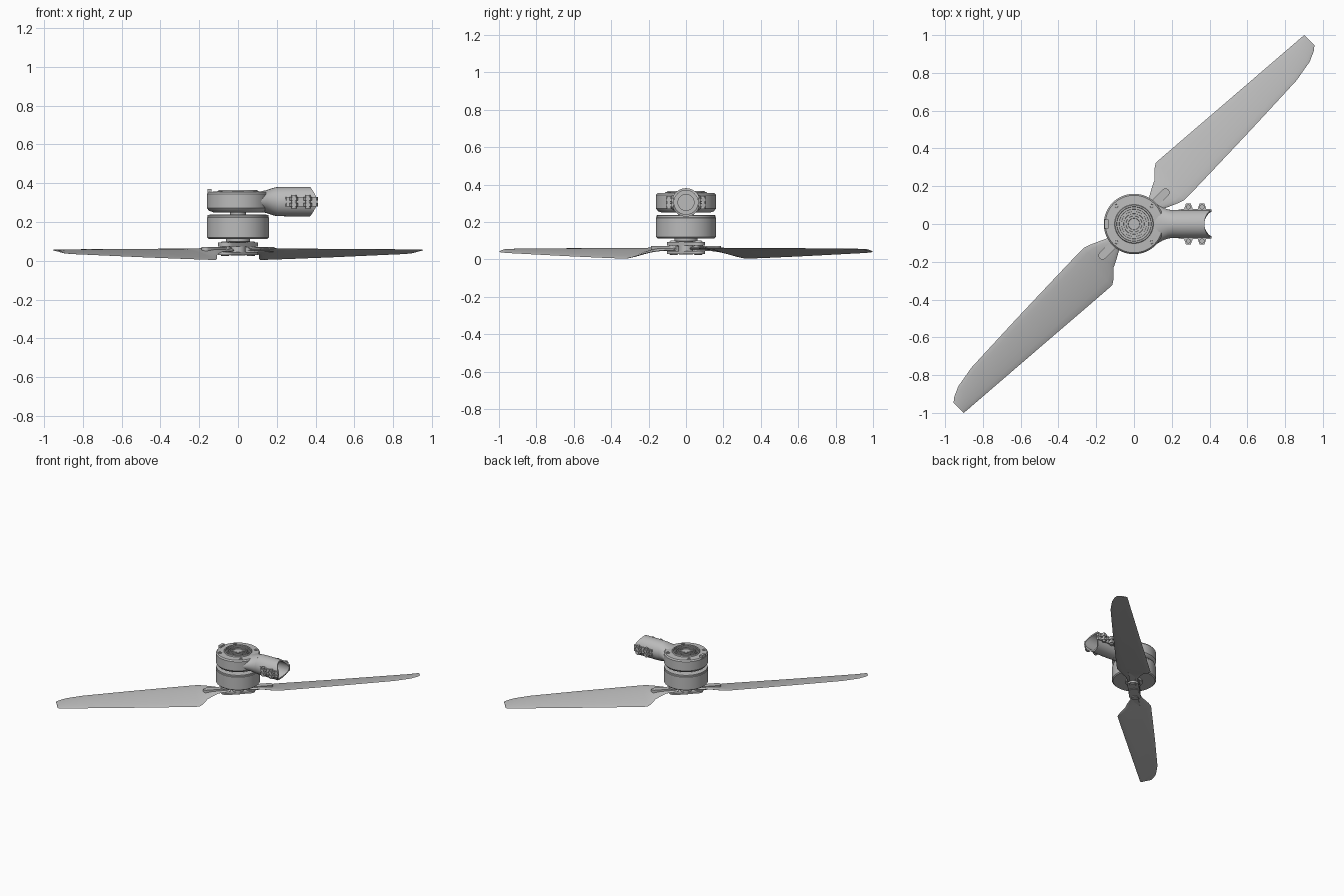
import bpy, bmesh, math
from mathutils import Matrix, Vector

cube = bpy.data.objects.get("Cube")
if cube:
    bpy.data.objects.remove(cube, do_unlink=True)

grey = bpy.data.materials.new("light_grey")
grey.use_nodes = True
colour = (0.5, 0.5, 0.5, 1)
grey.diffuse_color = colour
grey.node_tree.nodes["Principled BSDF"].inputs["Base Color"].default_value = colour


def finish(name, bm, angle=35):
    bmesh.ops.recalc_face_normals(bm, faces=bm.faces)
    mesh = bpy.data.meshes.new(name)
    bm.to_mesh(mesh)
    bm.free()
    mesh.materials.append(grey)
    obj = bpy.data.objects.new(name, mesh)
    bpy.context.collection.objects.link(obj)
    bpy.ops.object.select_all(action="DESELECT")
    obj.select_set(True)
    bpy.context.view_layer.objects.active = obj
    bpy.ops.object.shade_smooth_by_angle(angle=math.radians(angle))
    return obj


def loft(name, rings, angle=35):
    """Skin a row of point loops and close both ends."""
    bm = bmesh.new()
    loops = [[bm.verts.new(p) for p in ring] for ring in rings]
    n = len(loops[0])
    for a, b in zip(loops, loops[1:]):
        for i in range(n):
            j = (i + 1) % n
            bm.faces.new((a[i], a[j], b[j], b[i]))
    bm.faces.new(loops[0])
    bm.faces.new(loops[-1])
    return finish(name, bm, angle)


def turns(n):
    return [2 * math.pi * i / n for i in range(n)]


def lathe(name, profile, x=0, y=0, n=64):
    """Turn (radius, z) points around a vertical axis."""
    return loft(name, [[(x + r * math.cos(t), y + r * math.sin(t), z) for t in turns(n)]
                       for r, z in profile])


def capsule(name, start, end, half, z0, z1, heading=math.pi / 4):
    """Round-ended bar lying along a heading."""
    rot = Matrix.Rotation(heading, 3, "Z")
    outline = []
    for t in turns(24):
        centre = end if math.cos(t) > 0 else start
        outline.append((centre + half * math.cos(t), half * math.sin(t)))
    return loft(name, [[rot @ Vector((a, b, z)) for a, b in outline] for z in (z0, z1)])


def prism(name, outline, z0, z1):
    return loft(name, [[(a, b, z) for a, b in outline] for z in (z0, z1)])


# Propeller blades: span, trailing offset, leading offset, trailing z, leading z
stations = [
    (0.06, -0.03, 0.03, 0.052, 0.058), (0.15, -0.04, 0.045, 0.048, 0.06),
    (0.20, -0.068, 0.068, 0.040, 0.062), (0.24, -0.087, 0.086, 0.030, 0.062),
    (0.28, -0.128, 0.099, 0.012, 0.062), (0.311, -0.148, 0.099, 0.004, 0.062),
    (0.50, -0.134, 0.094, 0.009, 0.061), (0.80, -0.111, 0.085, 0.018, 0.060),
    (1.146, -0.085, 0.071, 0.030, 0.058), (1.266, -0.076, 0.050, 0.034, 0.057),
    (1.32, -0.072, 0.026, 0.037, 0.056), (1.344, -0.07, 0.007, 0.040, 0.055),
]
diagonal = Matrix.Rotation(math.pi / 4, 3, "Z")
for side, spin in (("left", 0), ("right", math.pi)):
    rings = []
    for s, trail, lead, z_trail, z_lead in stations:
        thick = 0.008 - 0.0035 * s
        ring = []
        for t in turns(16):
            f = 0.5 + 0.5 * math.cos(t)
            camber = 0.012 * f * (1 - f)
            z = z_trail + f * (z_lead - z_trail) + camber + thick * math.sin(t)
            ring.append(diagonal @ Vector((s, -(trail + f * (lead - trail)), z)))
        rings.append(ring)
    blade = loft(side + "_blade", rings, 60)
    blade.rotation_euler.z = spin
    root = capsule(side + "_blade_root", 0.08, 0.235, 0.022, 0.045, 0.072)
    root.rotation_euler.z = spin
    pin = lathe(side + "_blade_pin", [(0.02, 0.025), (0.024, 0.03), (0.024, 0.09), (0.018, 0.1)],
                0.066 * math.cos(spin), 0.066 * math.cos(spin), 24)

# Folding hub clamp and shaft
capsule("lower_clamp_plate", -0.085, 0.085, 0.042, 0.03, 0.044)
capsule("upper_clamp_plate", -0.085, 0.085, 0.042, 0.074, 0.094)
lathe("hub_core", [(0.035, 0.026), (0.04, 0.03), (0.04, 0.095), (0.062, 0.098), (0.062, 0.118)])

# Motor bell
lathe("motor_bell", [(0.05, 0.113), (0.152, 0.113), (0.16, 0.12), (0.16, 0.222),
                     (0.157, 0.225), (0.157, 0.236), (0.14, 0.238), (0.05, 0.238)])
lathe("motor_neck", [(0.04, 0.235), (0.04, 0.25), (0.065, 0.256), (0.065, 0.275)])

# Motor mount with a grooved cooling grille on top
profile = [(0.05, 0.25), (0.128, 0.25), (0.15, 0.258), (0.16, 0.272), (0.16, 0.345),
           (0.152, 0.355), (0.103, 0.357), (0.1, 0.365), (0.092, 0.365)]
for k in range(5):
    r = 0.09 - 0.012 * k
    profile += [(r, 0.358), (r - 0.005, 0.358), (r - 0.005, 0.365), (r - 0.011, 0.365)]
profile += [(0.03, 0.361), (0.01, 0.361)]
lathe("motor_mount", profile)

for sx in (-1, 1):
    for sy in (-1, 1):
        lathe("mount_screw", [(0.014, 0.35), (0.014, 0.359), (0.009, 0.36), (0.008, 0.355)],
              sx * 0.093, sy * 0.096, 16)
prism("mount_tab", [(-0.157, -0.024), (-0.136, -0.024), (-0.136, 0.024), (-0.157, 0.024)],
      0.34, 0.37)

# Neck blending the mount into the tube socket
ARM_Z = 0.305
rings = []
for x, wide, high in ((0.02, 0.125, 0.046), (0.08, 0.125, 0.05), (0.12, 0.106, 0.053),
                      (0.15, 0.088, 0.06), (0.18, 0.077, 0.07), (0.2, 0.074, 0.075)):
    rings.append([(x, wide * math.cos(t), ARM_Z + high * math.sin(t)) for t in turns(48)])
loft("arm_neck", rings, 60)

# Hollow socket with a scooped open end
rings = []
for x, r, scoop in ((0.195, 0.074, 0), (0.25, 0.076, 0), (0.41, 0.076, 0.038),
                    (0.41, 0.064, 0.038), (0.27, 0.064, 0), (0.27, 0.043, 0), (0.22, 0.043, 0)):
    rings.append([(x - scoop * abs(math.sin(t)) ** 1.5, r * math.cos(t),
                   ARM_Z + r * math.sin(t)) for t in turns(48)])
loft("tube_socket", rings)

# Split clamp ears and bolts on both sides of the socket
for sy in (-1, 1):
    for z0, z1 in ((0.281, 0.299), (0.311, 0.329)):
        prism("clamp_rail", [(0.24, sy * 0.066), (0.412, sy * 0.066),
                             (0.405, sy * 0.08), (0.25, sy * 0.08)], z0, z1)
        for x in (0.288, 0.36):
            prism("clamp_ear", [(x - 0.028, sy * 0.066), (x + 0.028, sy * 0.066),
                                (x + 0.017, sy * 0.095), (x + 0.013, sy * 0.108),
                                (x - 0.013, sy * 0.108), (x - 0.017, sy * 0.095)], z0, z1)
    for x in (0.288, 0.36):
        lathe("clamp_bolt", [(0.013, 0.27), (0.013, 0.34)], x, sy * 0.09, 12)
